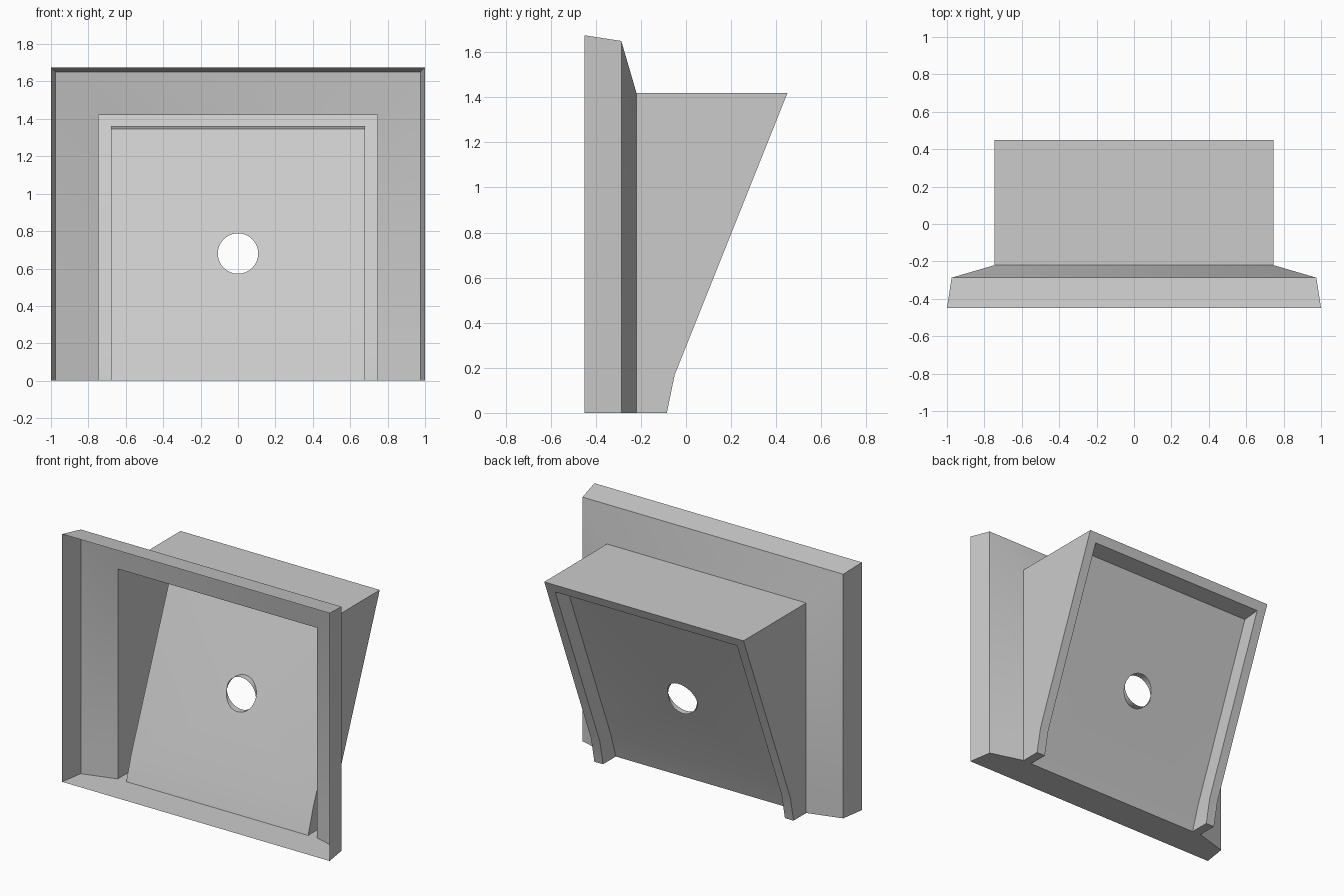
import bpy, bmesh, math
from mathutils import Vector

cube = bpy.data.objects.get("Cube")
if cube:
    bpy.data.objects.remove(cube)

grey = bpy.data.materials.new("plain_grey")
grey.use_nodes = True
grey.diffuse_color = (0.6, 0.6, 0.6, 1)
grey.node_tree.nodes["Principled BSDF"].inputs["Base Color"].default_value = (0.6, 0.6, 0.6, 1)

KNEE = 0.17


def arch(w, h, foot_y, knee_y, top_y):
    """Upside-down U cross-section: up the -x side, across the top, down the +x side."""
    side = [(foot_y, 0), (knee_y, KNEE), (top_y, h)]
    left = [Vector((-w, y, z)) for y, z in side]
    return left + [Vector((-p.x, p.y, p.z)) for p in reversed(left)]


def flat_arch(w, h, y):
    return arch(w, h, y, y, y)


def finish(name, bm):
    mesh = bpy.data.meshes.new(name)
    bm.to_mesh(mesh)
    bm.free()
    mesh.materials.append(grey)
    obj = bpy.data.objects.new(name, mesh)
    bpy.context.collection.objects.link(obj)
    bpy.ops.object.select_all(action="DESELECT")
    obj.select_set(True)
    bpy.context.view_layer.objects.active = obj
    bpy.ops.object.shade_smooth_by_angle(angle=math.radians(30))


def loft(name, arches):
    bm = bmesh.new()
    rows = [[bm.verts.new(p) for p in a] for a in arches]
    for a, b in zip(rows, rows[1:]):
        for i in range(len(a) - 1):
            bm.faces.new((a[i], a[i + 1], b[i + 1], b[i]))
    finish(name, bm)


front = flat_arch(1.0, 1.675, -0.45)
shoulder = flat_arch(0.975, 1.65, -0.287)
neck = flat_arch(0.745, 1.42, -0.22)
rim_outer = arch(0.745, 1.42, -0.085, -0.05, 0.45)
rim_inner = arch(0.68, 1.36, -0.085, -0.05, 0.426)
panel = arch(0.68, 1.347, -0.222, -0.168, 0.303)

# Flared frame, box walls and the recessed rim at the back
loft("front_frame", [front, shoulder, neck])
loft("box_walls", [neck, rim_outer])
loft("back_rim", [rim_outer, rim_inner, panel])

# Floor following the foot of every section
bm = bmesh.new()
feet = [a[0] for a in (front, shoulder, neck, rim_outer, rim_inner, panel)]
feet += [a[-1] for a in (panel, rim_inner, rim_outer, neck, shoulder, front)]
bm.faces.new([bm.verts.new(p) for p in feet])
finish("floor", bm)

# Sloping back panel with a round hole
bm = bmesh.new()
lb, lk, lt, rt, rk, rb = [bm.verts.new(p) for p in panel]
bm.faces.new((lb, lk, rk, rb))
slope = (lt.co.y - lk.co.y) / (lt.co.z - lk.co.z)
HOLE_Z, HOLE_R, SIDES = 0.68, 0.108, 48
hole_y = lk.co.y + slope * (HOLE_Z - KNEE)
ring, lip = [], []
for i in range(SIDES):
    t = math.tau * i / SIDES
    x, dz = HOLE_R * math.cos(t), HOLE_R * math.sin(t)
    ring.append(bm.verts.new((x, hole_y + slope * dz, HOLE_Z + dz)))
    lip.append(bm.verts.new((x, hole_y, HOLE_Z + dz)))
edges = []
for loop in ([lk, lt, rt, rk], ring):
    for a, b in zip(loop, loop[1:] + loop[:1]):
        edges.append(bm.edges.get((a, b)) or bm.edges.new((a, b)))
bmesh.ops.triangle_fill(bm, use_beauty=True, use_dissolve=False, edges=edges,
                        normal=Vector((0, 1, -slope)))

# Upright lip of the hole; it meets the slope at the two side points
for i in range(SIDES):
    j = (i + 1) % SIDES
    bm.faces.new((ring[i], ring[j], lip[j], lip[i]))
bmesh.ops.remove_doubles(bm, verts=bm.verts[:], dist=0.0001)
finish("back_panel", bm)
